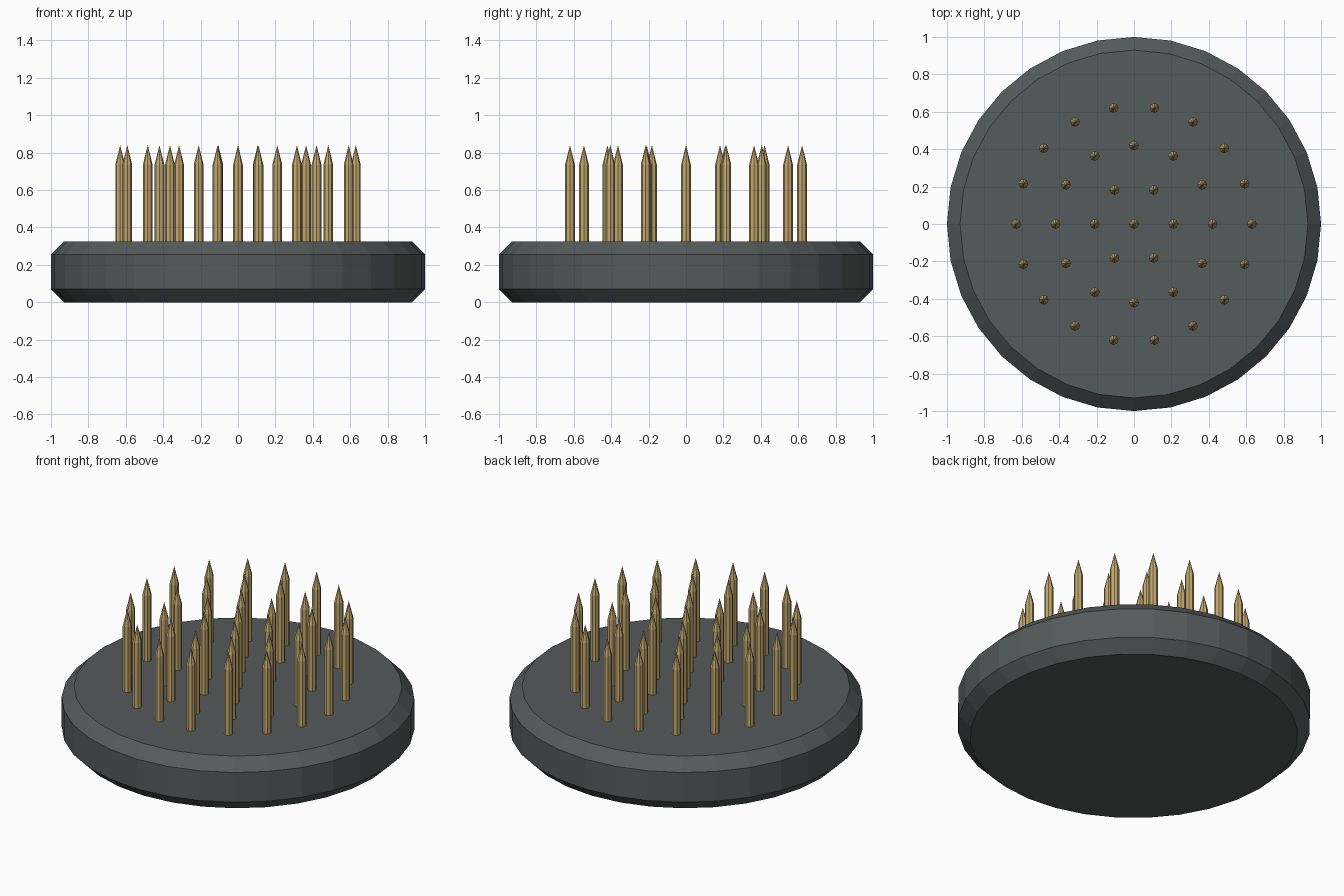
import bpy, bmesh
from math import cos, sin, tau
from mathutils import Matrix

cube = bpy.data.objects.get("Cube")
if cube:
    bpy.data.objects.remove(cube, do_unlink=True)

BASE_H = 0.326
BEVEL = 0.07
PIN_R = 0.026
SHOULDER_Z = 0.735
TIP_Z = 0.84
RING_STEP = 0.21


def make_material(name, rgb):
    mat = bpy.data.materials.new(name)
    mat.use_nodes = True
    colour = (*rgb, 1.0)
    mat.diffuse_color = colour
    mat.node_tree.nodes["Principled BSDF"].inputs["Base Color"].default_value = colour
    return mat


def add_cone(bm, r1, r2, z1, z2, sides):
    """Upright cylinder or cone between two heights."""
    return bmesh.ops.create_cone(
        bm, cap_ends=True, segments=sides, radius1=r1, radius2=r2,
        depth=z2 - z1, matrix=Matrix.Translation((0, 0, (z1 + z2) / 2)))


def finish(bm, name, mat):
    mesh = bpy.data.meshes.new(name)
    bm.to_mesh(mesh)
    bm.free()
    mesh.materials.append(mat)
    return mesh


def place(name, mesh, location=(0, 0, 0)):
    obj = bpy.data.objects.new(name, mesh)
    obj.location = location
    bpy.context.collection.objects.link(obj)
    return obj


dark_grey = make_material("dark_grey", (0.09, 0.103, 0.103))
brass = make_material("brass", (0.56, 0.40, 0.16))

# Round base with chamfered rims
bm = bmesh.new()
add_cone(bm, 1, 1, 0, BASE_H, 32)
rims = [e for e in bm.edges if abs(e.verts[0].co.z - e.verts[1].co.z) < 0.001]
bmesh.ops.bevel(bm, geom=rims, offset=BEVEL, offset_type='OFFSET',
                segments=1, affect='EDGES')
place("base", finish(bm, "base", dark_grey))

# One pin: eight-sided shaft whose top face is drawn up to a point
bm = bmesh.new()
add_cone(bm, PIN_R, PIN_R, BASE_H - 0.02, SHOULDER_Z, 8)
top = max(bm.faces, key=lambda f: f.calc_center_median().z)
tip = bmesh.ops.poke(bm, faces=[top])["verts"][0]
tip.co.z = TIP_Z
pin_mesh = finish(bm, "pin", brass)

# Centre pin and three rings of pins
place("pin_centre", pin_mesh)
for ring in range(1, 4):
    count = 6 * ring
    radius = RING_STEP * ring
    for i in range(count):
        a = tau * i / count
        place(f"pin_ring{ring}_{i + 1}", pin_mesh,
              (radius * cos(a), radius * sin(a), 0))
